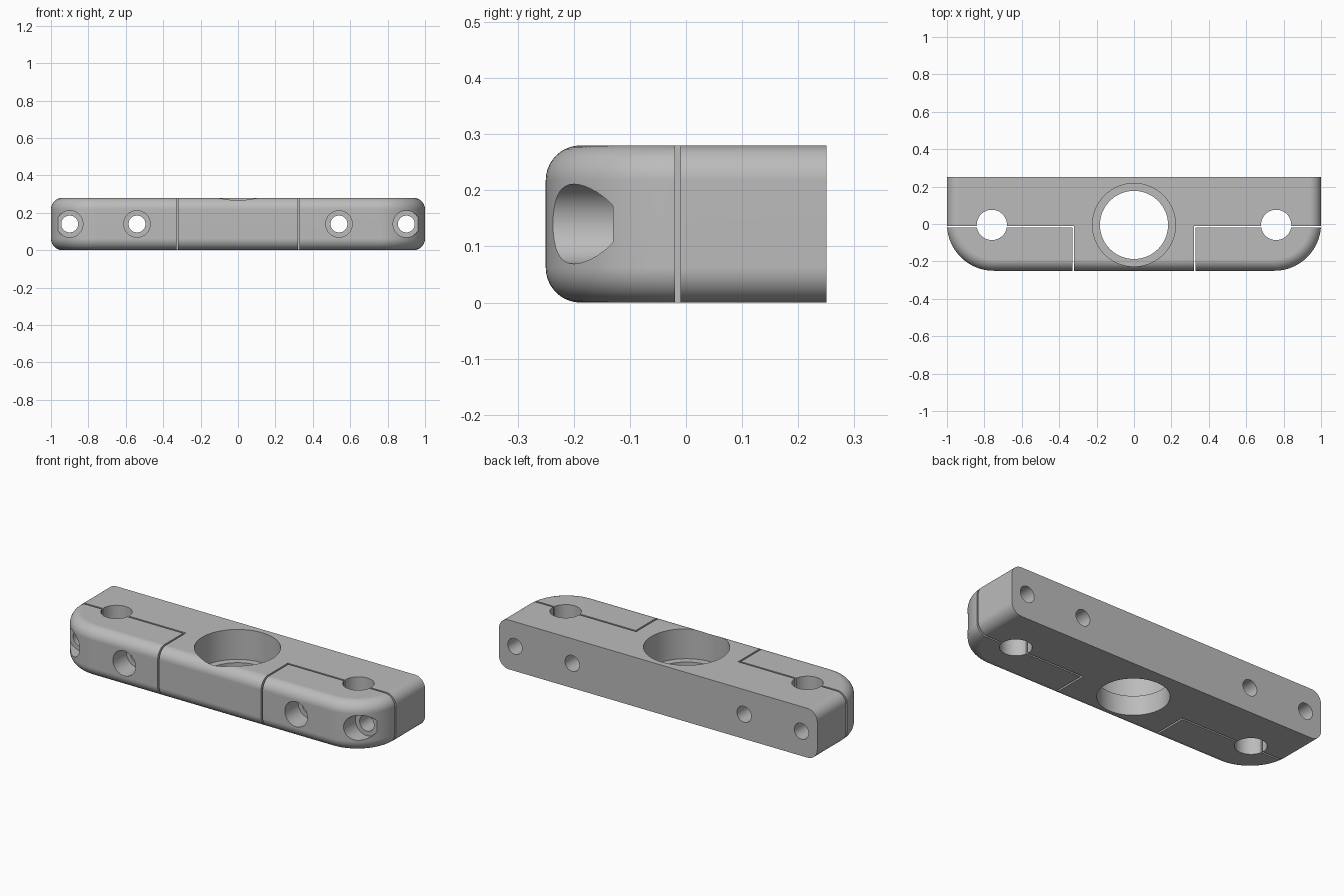
import bpy
import bmesh
from math import sin, cos, pi, radians
from mathutils import Matrix

if "Cube" in bpy.data.objects:
    bpy.data.objects.remove(bpy.data.objects["Cube"], do_unlink=True)

HEIGHT, BACK, CORNER, FILLET = 0.28, 0.25, 0.25, 0.062
CLAMP_X, BORE_Y, MID_Z = 0.76, -0.005, 0.14

grey = bpy.data.materials.new("grey metal")
grey.use_nodes = True
grey.diffuse_color = (0.5, 0.5, 0.5, 1)
grey.node_tree.nodes["Principled BSDF"].inputs["Base Color"].default_value = (0.5, 0.5, 0.5, 1)


def make_object(name, bm):
    bmesh.ops.recalc_face_normals(bm, faces=bm.faces)
    mesh = bpy.data.meshes.new(name)
    bm.to_mesh(mesh)
    bm.free()
    mesh.materials.append(grey)
    obj = bpy.data.objects.new(name, mesh)
    bpy.context.collection.objects.link(obj)
    return obj


def outline(inset, steps=24):
    """Plan of the bar: square at the back, large round corners at the front."""
    right = [(1 - inset, BACK)]
    for i in range(steps + 1):
        a = pi / 2 * i / steps
        r = CORNER - inset
        right.append((1 - CORNER + r * cos(a), -r * sin(a)))
    return right + [(-x, y) for x, y in reversed(right)]


def bar(name, steps=10):
    """Stack of inset plans giving rolled top and bottom edges."""
    bm = bmesh.new()
    angles = [pi / 2 * i / steps for i in range(steps + 1)]
    levels = [(FILLET * (1 - sin(a)), FILLET * (1 - cos(a))) for a in angles]
    levels += [(d, HEIGHT - z) for d, z in reversed(levels)]
    rings = [[bm.verts.new((x, y, z)) for x, y in outline(d)] for d, z in levels]
    for low, high in zip(rings, rings[1:]):
        for i in range(len(low)):
            j = (i + 1) % len(low)
            bm.faces.new((low[i], low[j], high[j], high[i]))
    bm.faces.new(rings[0])
    bm.faces.new(rings[-1])
    # Join the strips of the flat back into one face
    back = [f for f in bm.faces if all(v.co.y > BACK - 0.001 for v in f.verts)]
    bmesh.ops.dissolve_faces(bm, faces=back)
    return make_object(name, bm)


def box(x0, x1, y0, y1):
    bm = bmesh.new()
    size = Matrix.Diagonal((x1 - x0, y1 - y0, 1, 1))
    place = Matrix.Translation(((x0 + x1) / 2, (y0 + y1) / 2, MID_Z))
    bmesh.ops.create_cube(bm, size=1, matrix=place @ size)
    return make_object("box_cutter", bm)


def drill(radius, place, length, along_y=False, segments=48):
    bm = bmesh.new()
    matrix = Matrix.Translation(place)
    if along_y:
        matrix = matrix @ Matrix.Rotation(radians(90), 4, 'X')
    bmesh.ops.create_cone(bm, cap_ends=True, segments=segments, radius1=radius,
                          radius2=radius, depth=length, matrix=matrix)
    return make_object("drill_cutter", bm)


def cut(obj, cutters, operation='DIFFERENCE'):
    for cutter in cutters:
        mod = obj.modifiers.new("cut", 'BOOLEAN')
        mod.operation = operation
        mod.solver = 'EXACT'
        mod.object = cutter
    graph = bpy.context.evaluated_depsgraph_get()
    mesh = bpy.data.meshes.new_from_object(obj.evaluated_get(graph))
    obj.modifiers.clear()
    obj.data = mesh
    for cutter in cutters:
        bpy.data.objects.remove(cutter, do_unlink=True)


def side_holes(side):
    """Clamp bore and two counterbored screw holes at one end."""
    holes = [drill(0.081, (side * CLAMP_X, BORE_Y, MID_Z), 1)]
    for x in (0.54, 0.90):
        holes.append(drill(0.045, (side * x, 0, MID_Z), 1, True))
        holes.append(drill(0.071, (side * x, -0.33, MID_Z), 0.4, True))
    return holes


# Main body with stepped centre bore, and room for the clamp jaws
body = bar("clamp_body")
cutters = [drill(0.182, (0, BORE_Y, MID_Z), 1, segments=96),
           drill(0.222, (0, BORE_Y, 0.31), 0.4, segments=96)]
for side in (-1, 1):
    xs = sorted((side * 0.32, side * 1.2))
    cutters += [box(*xs, -0.4, -0.01)] + side_holes(side)
cut(body, cutters)

# Removable jaws, separated from the body by a thin slit
parts = [body]
for side, label in ((-1, "right"), (1, "left")):
    jaw = bar(label + "_clamp_jaw")
    xs = sorted((side * 0.33, side * 1.2))
    cut(jaw, [box(*xs, -0.4, -0.02)], 'INTERSECT')
    cut(jaw, side_holes(side))
    parts.append(jaw)

# Smooth rounds with crisp machined edges
for part in parts:
    bpy.ops.object.select_all(action='DESELECT')
    part.select_set(True)
    bpy.context.view_layer.objects.active = part
    bpy.ops.object.shade_smooth_by_angle(angle=radians(30))
    normals = part.modifiers.new("flat face normals", 'WEIGHTED_NORMAL')
    normals.keep_sharp = True
